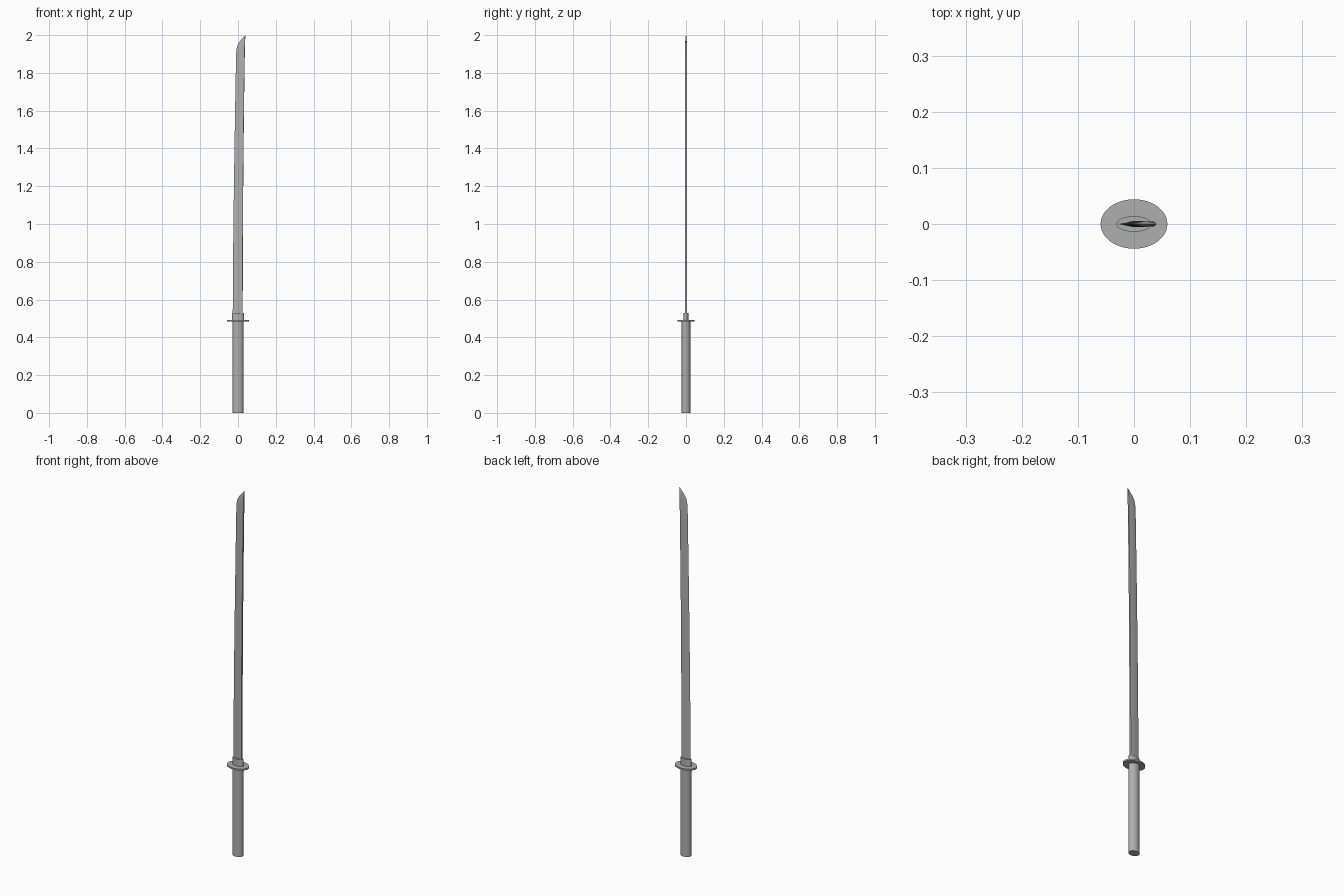
import bpy, bmesh, math

if "Cube" in bpy.data.objects:
    bpy.data.objects.remove(bpy.data.objects["Cube"])

# Dark steel grey for every part
grey = bpy.data.materials.new("dark_grey")
grey.diffuse_color = (0.43, 0.43, 0.43, 1)
grey.use_nodes = True
grey.node_tree.nodes["Principled BSDF"].inputs["Base Color"].default_value = grey.diffuse_color


def finish(name, bm):
    bmesh.ops.recalc_face_normals(bm, faces=bm.faces)
    mesh = bpy.data.meshes.new(name)
    bm.to_mesh(mesh)
    bm.free()
    mesh.materials.append(grey)
    obj = bpy.data.objects.new(name, mesh)
    bpy.context.collection.objects.link(obj)
    bpy.ops.object.select_all(action='DESELECT')
    obj.select_set(True)
    bpy.context.view_layer.objects.active = obj
    bpy.ops.object.shade_smooth_by_angle(angle=math.radians(30))
    return obj


def loft(name, sections):
    """Skin a list of closed cross-sections and cap both ends."""
    bm = bmesh.new()
    rings = [[bm.verts.new(p) for p in s] for s in sections]
    n = len(rings[0])
    for a, b in zip(rings, rings[1:]):
        for i in range(n):
            j = (i + 1) % n
            bm.faces.new((a[i], a[j], b[j], b[i]))
    bm.faces.new(rings[0])
    bm.faces.new(rings[-1])
    return finish(name, bm)


def oval(rx, ry, z, n=48):
    return [(rx * math.cos(2 * math.pi * i / n),
             ry * math.sin(2 * math.pi * i / n), z) for i in range(n)]


# Grip, hand guard and blade collar: straight oval prisms
loft("grip", [oval(0.029, 0.0235, 0), oval(0.029, 0.0235, 0.486)])
loft("hand_guard", [oval(0.0595, 0.044, 0.484), oval(0.0595, 0.044, 0.492)])
loft("blade_collar", [oval(0.031, 0.014, 0.49), oval(0.031, 0.014, 0.53)])


# Blade: cutting edge on -x, ridge on both flats, blunt spine on +x
def blade_section(z, edge, spine, half):
    ridge = edge + (spine - edge) * 0.5
    return [(edge, 0, z), (ridge, -half, z), (spine - 0.001, -half * 0.9, z),
            (spine, 0, z), (spine - 0.001, half * 0.9, z), (ridge, half, z)]


sections = []
for i in range(15):
    t = i / 14
    sections.append(blade_section(0.49 + 1.41 * t,
                                  -0.028 + 0.018 * t ** 1.5,
                                  0.025 + 0.011 * t ** 2,
                                  0.0055 - 0.0005 * t))
# Curved point sweeping up to the spine
for z, edge, spine, half in [(1.93, -0.007, 0.0365, 0.0049),
                             (1.95, -0.001, 0.037, 0.0047),
                             (1.965, 0.008, 0.0375, 0.0042),
                             (1.98, 0.02, 0.0385, 0.0033),
                             (1.992, 0.031, 0.0395, 0.0018),
                             (2.0, 0.0395, 0.041, 0.0004)]:
    sections.append(blade_section(z, edge, spine, half))
loft("blade", sections)
